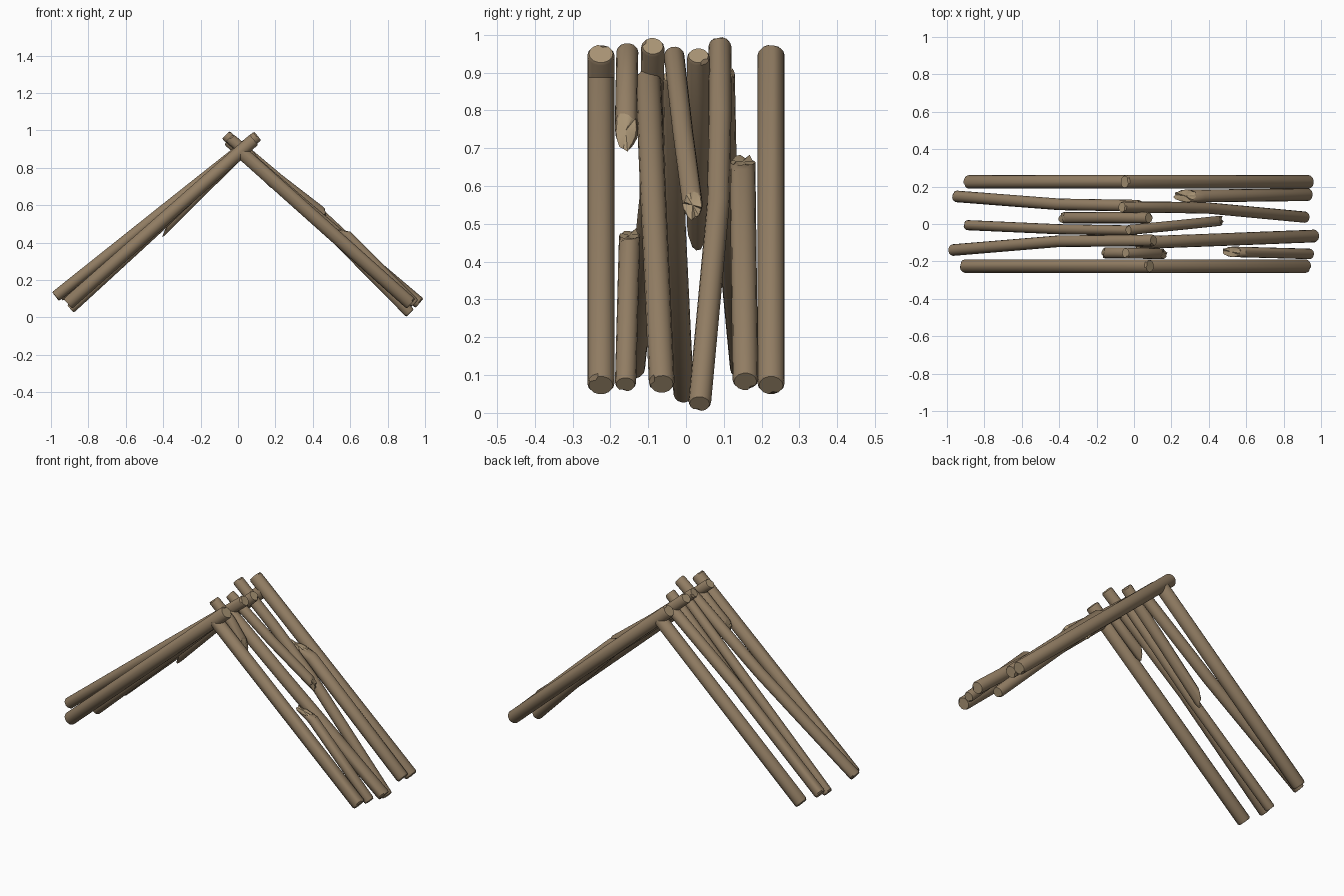
import bpy, bmesh, math, random
from mathutils import Vector

if "Cube" in bpy.data.objects:
    bpy.data.objects.remove(bpy.data.objects["Cube"])

random.seed(4)
SIDES = 14

def material(name, rgb):
    m = bpy.data.materials.new(name)
    m.diffuse_color = (*rgb, 1)
    m.use_nodes = True
    m.node_tree.nodes["Principled BSDF"].inputs["Base Color"].default_value = m.diffuse_color
    return m

bark = material("bark_brown", (0.285, 0.205, 0.125))
cut = material("cut_wood", (0.40, 0.30, 0.18))

def log(name, points, r, splinter=0.0):
    """Round log along points (top to foot). splinter > 0 breaks the last end,
    splinter < 0 breaks the first end; the underside reaches furthest."""
    pts = [Vector(p) for p in points]
    d0 = (pts[1] - pts[0]).normalized()
    d1 = (pts[-1] - pts[-2]).normalized()
    # chamfer rings close to each end
    path = [(pts[0], .88), (pts[0] + d0 * .008, 1)]
    path += [(p, 1) for p in pts[1:-1]]
    path += [(pts[-1] - d1 * .008, 1), (pts[-1], .88)]
    axis = (pts[-1] - pts[0]).normalized()
    side = Vector((0, 1, 0))
    side = (side - axis * side.dot(axis)).normalized()
    up = side.cross(axis)
    if up.z < 0:
        up = -up
    bm = bmesh.new()
    rings = []
    for i, (c, s) in enumerate(path):
        ring = []
        first, last = i < 2, i >= len(path) - 2
        broken = (last and splinter > 0) or (first and splinter < 0)
        gouge = random.randrange(SIDES)
        for k in range(SIDES):
            a = math.tau * k / SIDES
            v = c + (side * math.cos(a) + up * math.sin(a)) * r * s
            if broken:
                # slanted, jagged break facing outward
                jag = random.uniform(-.012, .012) if i in (0, len(path) - 1) else 0
                v -= axis * (splinter * (.5 + .5 * math.sin(a)) + jag)
            elif i in (0, len(path) - 1) and k == gouge:
                # small nick in the sawn end
                v = c + (v - c) * .72
            ring.append(bm.verts.new(v))
        rings.append(ring)
    for a, b in zip(rings, rings[1:]):
        for k in range(SIDES):
            n = (k + 1) % SIDES
            bm.faces.new((a[k], a[n], b[n], b[k]))
    # pale end grain
    for ring in (rings[0], rings[-1]):
        mid = bm.verts.new(sum((v.co for v in ring), Vector()) / SIDES)
        for k in range(SIDES):
            bm.faces.new((ring[k], ring[(k + 1) % SIDES], mid)).material_index = 1
    bmesh.ops.recalc_face_normals(bm, faces=bm.faces)
    me = bpy.data.meshes.new(name)
    bm.to_mesh(me)
    bm.free()
    me.materials.append(bark)
    me.materials.append(cut)
    for p in me.polygons:
        p.use_smooth = True
    me.set_sharp_from_angle(angle=math.radians(35))
    ob = bpy.data.objects.new(name, me)
    bpy.context.collection.objects.link(ob)

# right slope
log("right_back_log", [(-.05, .225, .95), (.94, .225, .073)], .036)
log("right_back_broken_log", [(.235, .15, .70), (.36, .15, .62), (.935, .157, .083)], .034, -.10)
log("right_bent_log", [(-.065, .09, .975), (.15, .09, .785), (.40, .085, .55), (.92, .036, .024)], .030)
log("right_short_log", [(-.03, -.032, .95), (.22, -.008, .74), (.49, .02, .53)], .027, .06)
log("right_middle_log", [(.02, -.10, .885), (.35, -.088, .60), (.97, -.064, .076)], .034)
log("right_front_broken_log", [(.49, -.148, .50), (.58, -.15, .44), (.945, -.16, .075)], .028, -.08)
log("right_front_log", [(.01, -.225, .89), (.925, -.225, .073)], .036)
log("right_front_stub", [(-.045, -.155, .96), (.06, -.157, .87), (.19, -.16, .715)], .029, .09)

# left slope
log("left_back_log", [(.01, .225, .89), (-.89, .225, .073)], .036)
log("left_back_bent_log", [(.03, .098, .90), (-.40, .105, .56), (-.955, .148, .112)], .031)
log("left_broken_log", [(.08, .033, .945), (-.15, .033, .72), (-.415, .033, .455)], .030, .09)
log("left_middle_log", [(.01, -.035, .89), (-.40, -.028, .50), (-.895, -.006, .045)], .027)
log("left_front_bent_log", [(.105, -.088, .97), (-.40, -.092, .57), (-.975, -.14, .112)], .031)
log("left_front_stub", [(.02, -.155, .90), (-.08, -.155, .81), (-.185, -.155, .72)], .029, .06)
log("left_front_log", [(.085, -.225, .95), (-.91, -.225, .073)], .036)
